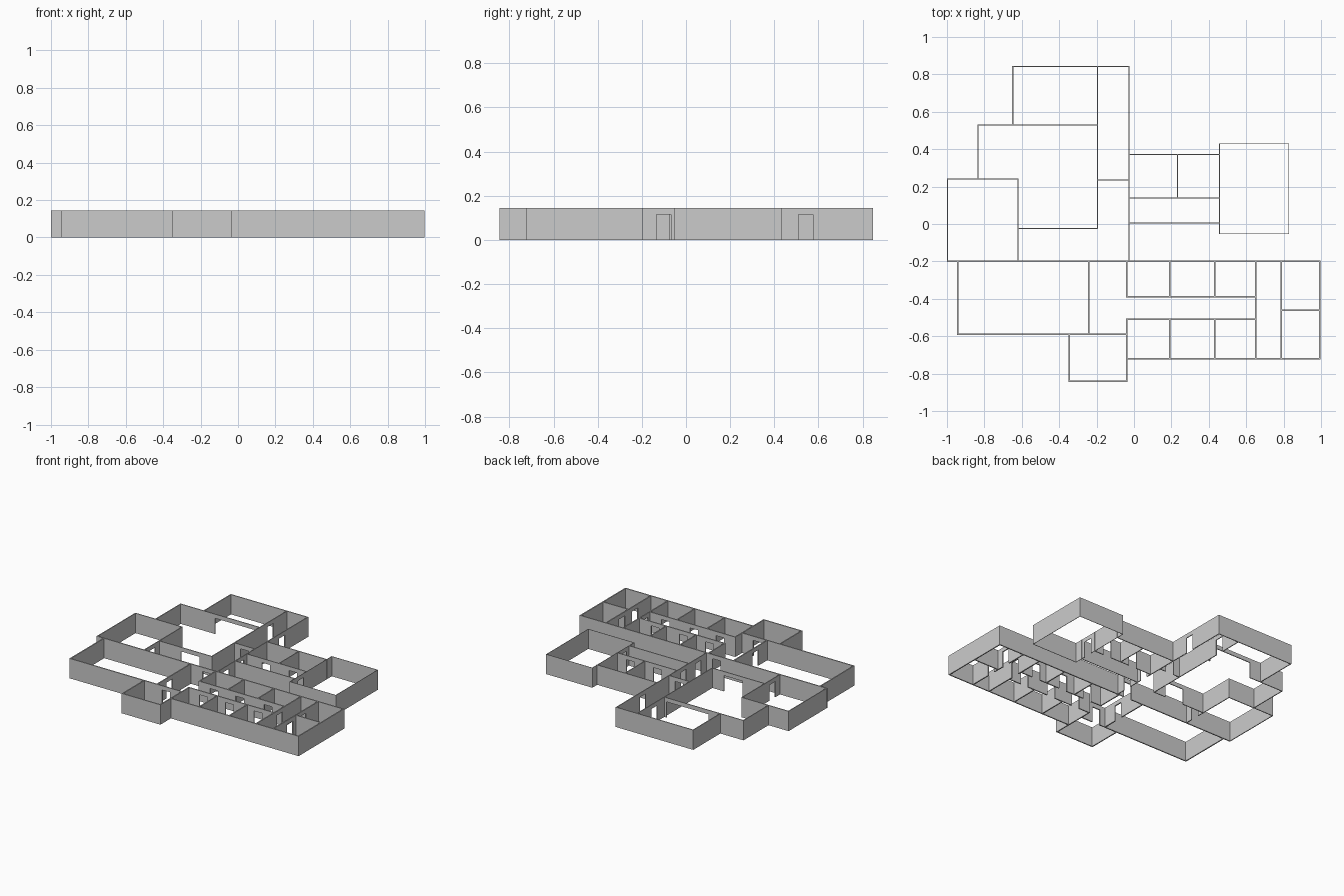
import bpy, bmesh
from mathutils import Matrix, Vector

H = 0.145        # wall height
DOOR = (0.065, 0.115)


def add_box(bm, lo, hi):
    lo, hi = Vector(lo), Vector(hi)
    m = Matrix.Translation((lo + hi) / 2) @ Matrix.Diagonal((*(hi - lo), 1))
    bmesh.ops.create_cube(bm, size=1, matrix=m)


def wall(bm, axis, pos, a, b, t, openings=()):
    """Straight wall along an axis; openings are centre or (centre, width, height)."""
    def piece(s, e, z0, z1):
        if axis == 'x':
            add_box(bm, (s, pos - t / 2, z0), (e, pos + t / 2, z1))
        else:
            add_box(bm, (pos - t / 2, s, z0), (pos + t / 2, e, z1))
    start = a - t / 2
    for o in sorted((o if isinstance(o, tuple) else (o, *DOOR)) for o in openings):
        c, w, h = o
        piece(start, c - w / 2, 0, H)
        piece(c - w / 2, c + w / 2, h, H)
        start = c + w / 2
    piece(start, b + t / 2, 0, H)


def build(name, t, walls):
    bm = bmesh.new()
    for w in walls:
        wall(bm, *w[:4], t, w[4] if len(w) > 4 else ())
    me = bpy.data.meshes.new(name)
    bm.to_mesh(me)
    bm.free()
    ob = bpy.data.objects.new(name, me)
    bpy.context.collection.objects.link(ob)


# Large rooms at the back left and the hallway beside them
build("large_room_walls", 0.006, [
    ('x', 0.843, -0.648, -0.027),
    ('y', -0.648, 0.53, 0.843),
    ('x', 0.53, -0.835, -0.195, [(-0.385, 0.34, 0.115)]),
    ('y', -0.835, 0.24, 0.53),
    ('x', 0.24, -0.997, -0.62),
    ('y', -0.997, -0.2, 0.24),
    ('y', -0.62, -0.2, 0.24, [-0.11]),
    ('x', -0.025, -0.62, -0.195, [(-0.367, 0.15, 0.115)]),
    ('y', -0.195, -0.025, 0.843, [0.65]),
    ('y', -0.027, -0.2, 0.843, [-0.1, 0.07, 0.543]),
    ('x', 0.235, -0.195, -0.027, [-0.11]),
])

# Small rooms and passage at the back right
build("small_room_walls", 0.006, [
    ('x', 0.372, -0.027, 0.457),
    ('y', 0.233, 0.14, 0.372),
    ('x', 0.14, -0.027, 0.457, [0.13, 0.35]),
    ('x', 0.005, -0.027, 0.457),
])

# Square hall at the far right
build("square_hall_walls", 0.003, [
    ('y', 0.457, -0.053, 0.43, [0.07]),
    ('y', 0.828, -0.053, 0.43),
    ('x', 0.43, 0.457, 0.828),
    ('x', -0.053, 0.457, 0.828),
])

# Front wing: spine wall, side hall, annex and cells along a corridor
front = [
    ('x', -0.2, -0.997, 0.993, [-0.11]),
    ('y', -0.943, -0.59, -0.2),
    ('x', -0.59, -0.943, -0.04, [-0.165]),
    ('y', -0.243, -0.59, -0.2, [-0.45]),
    ('y', -0.345, -0.841, -0.59),
    ('x', -0.841, -0.345, -0.04),
    ('y', -0.04, -0.841, -0.51),
    ('y', -0.04, -0.39, -0.2),
    ('x', -0.72, -0.04, 0.993),
    ('y', 0.65, -0.72, -0.2, [-0.45]),
    ('y', 0.788, -0.72, -0.2, [-0.38, -0.53]),
    ('y', 0.993, -0.72, -0.2),
    ('x', -0.46, 0.788, 0.993),
]
for y in (-0.39, -0.51):
    front.append(('x', y, -0.04, 0.65, [0.08, 0.29, 0.52]))
for x in (0.19, 0.432):
    front += [('y', x, -0.39, -0.2), ('y', x, -0.72, -0.51)]
build("front_wing_walls", 0.008, front)
